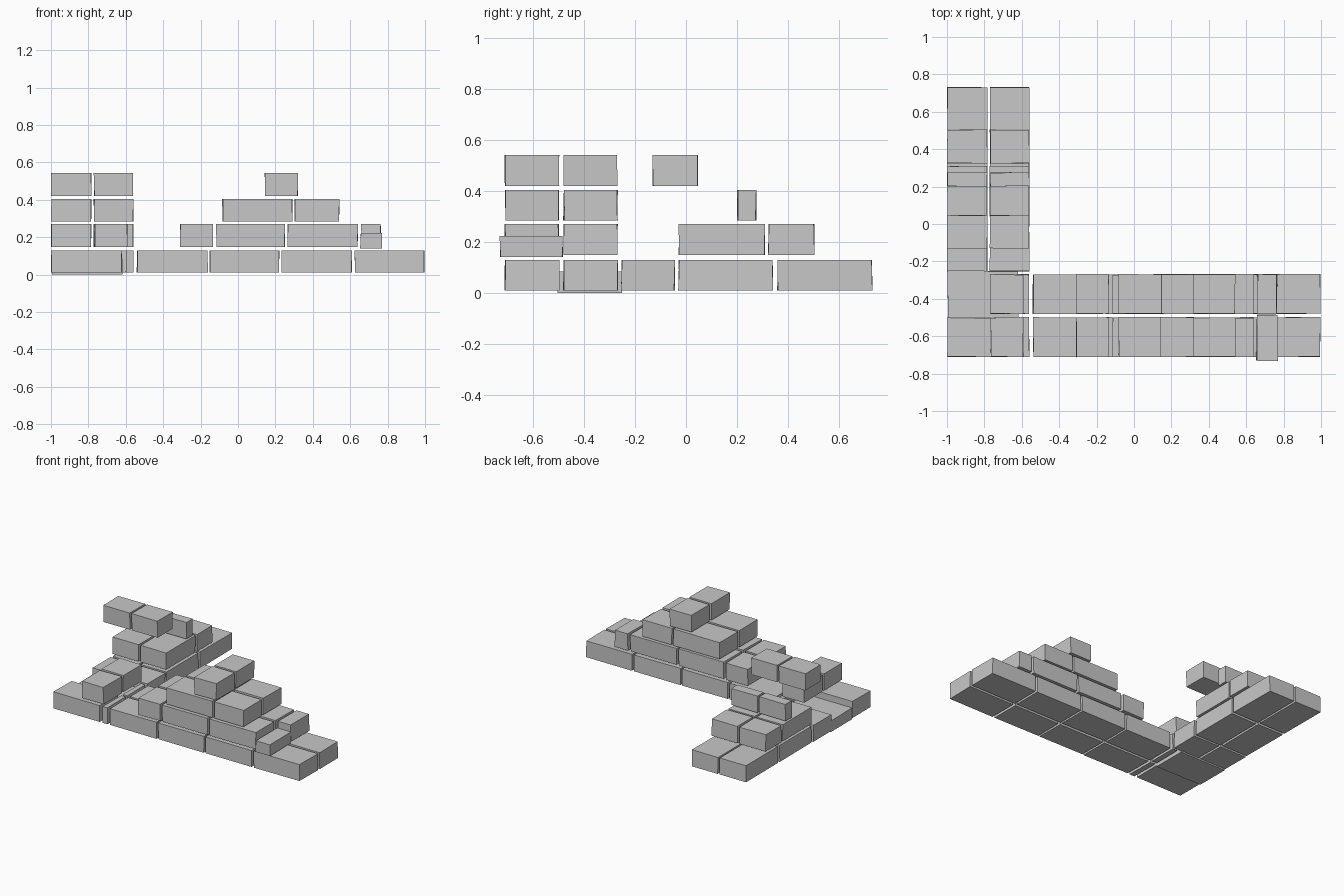
import bpy, bmesh, random
from mathutils import Vector

if "Cube" in bpy.data.objects:
    bpy.data.objects.remove(bpy.data.objects["Cube"])

random.seed(4)

stone = bpy.data.materials.new("light grey stone")
stone.diffuse_color = (0.58, 0.58, 0.58, 1)
stone.use_nodes = True
stone.node_tree.nodes["Principled BSDF"].inputs["Base Color"].default_value = stone.diffuse_color

COURSES = [(0.01, 0.13), (0.148, 0.27), (0.284, 0.405), (0.42, 0.542)]
FRONT_ROWS = {"front": (-0.71, -0.5), "back": (-0.48, -0.27)}
SIDE_ROWS = {"outer": (-0.998, -0.785), "inner": (-0.77, -0.56)}


def brick(name, xs, ys, zs, wobble=0.0025):
    """Slightly uneven hand-cut block between the given limits."""
    bm = bmesh.new()
    bmesh.ops.create_cube(bm, size=1)
    for v in bm.verts:
        v.co = Vector([(a + b) / 2 + (b - a) * c for (a, b), c in zip((xs, ys, zs), v.co)])
        v.co.x += random.uniform(-wobble, wobble)
        v.co.y += random.uniform(-wobble, wobble)
    mesh = bpy.data.meshes.new(name)
    bm.to_mesh(mesh)
    bm.free()
    mesh.materials.append(stone)
    obj = bpy.data.objects.new(name, mesh)
    bpy.context.collection.objects.link(obj)


# Long wall: spans along x for each course, laid in two rows
long_wall = [
    [(-0.598, -0.56), (-0.54, -0.163), (-0.15, 0.22), (0.235, 0.608), (0.625, 0.996)],
    [(-0.768, -0.592), (-0.31, -0.135), (-0.115, 0.25), (0.265, 0.64)],
    [(-0.083, 0.29), (0.305, 0.54)],
    [(0.145, 0.32)],
]
for course, spans in enumerate(long_wall):
    for row, ys in FRONT_ROWS.items():
        for i, xs in enumerate(spans):
            brick(f"long_wall_{row}_course{course + 1}_brick{i + 1}", xs, ys, COURSES[course])

# Short wall: spans along y for each course, laid in two rows
short_wall = [
    [(-0.253, -0.045), (-0.028, 0.34), (0.36, 0.73)],
    [(-0.028, 0.308), (0.325, 0.503)],
    [(0.202, 0.275)],
    [(-0.13, 0.047)],
]
for course, spans in enumerate(short_wall):
    for row, xs in SIDE_ROWS.items():
        for i, ys in enumerate(spans):
            brick(f"short_wall_{row}_course{course + 1}_brick{i + 1}", xs, ys, COURSES[course])

# Corner bricks: the inner one has sunk lower
brick("corner_brick_front", (-0.998, -0.622), FRONT_ROWS["front"], COURSES[0])
brick("corner_brick_sunken", (-0.996, -0.62), (-0.503, -0.252), (0.0, 0.083))

# Broken pieces at the right end of the long wall
brick("end_piece_back", (0.66, 0.765), FRONT_ROWS["back"], COURSES[1])
brick("end_piece_loose", (0.655, 0.768), (-0.73, -0.485), (0.14, 0.223))
